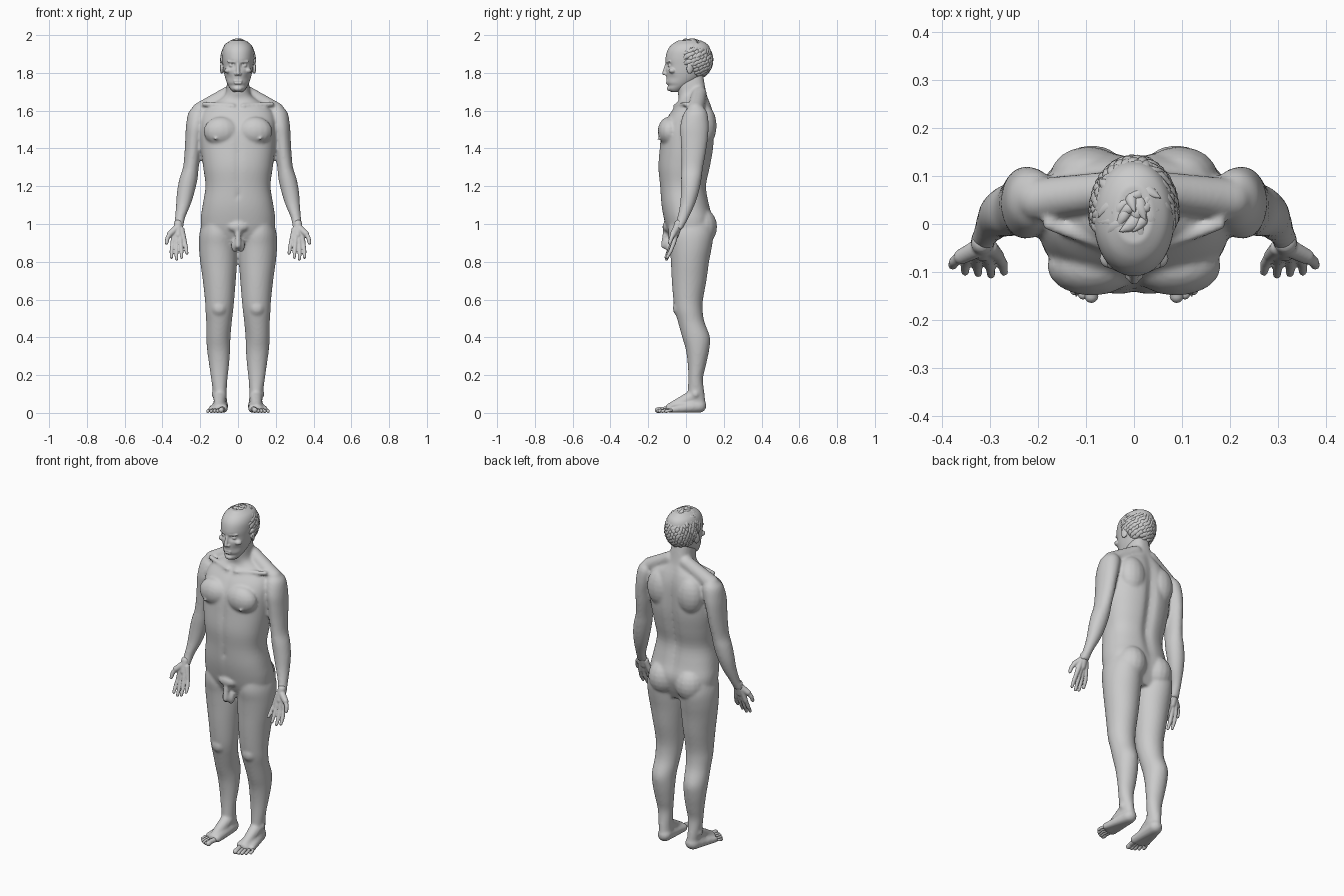
import bpy, bmesh, math, random
from mathutils import Vector, Matrix

random.seed(4)
cube = bpy.data.objects.get("Cube")
if cube:
    bpy.data.objects.remove(cube)

grey = bpy.data.materials.new("stone grey")
grey.use_nodes = True
grey.diffuse_color = (0.6, 0.6, 0.6, 1)
grey.node_tree.nodes["Principled BSDF"].inputs["Base Color"].default_value = (0.6, 0.6, 0.6, 1)
SIDES = (1, -1)


class Part:
    """Collects closed skins that become one smooth object."""

    def __init__(self):
        self.verts, self.faces = [], []

    def skin(self, rings):
        start, n = len(self.verts), len(rings[0])
        for ring in rings:
            self.verts += ring
        for i in range(len(rings) - 1):
            lo = start + i * n
            hi = lo + n
            self.faces += [(lo + k, lo + (k + 1) % n, hi + (k + 1) % n, hi + k) for k in range(n)]
        last = start + (len(rings) - 1) * n
        self.faces += [tuple(range(start, start + n))[::-1], tuple(range(last, last + n))]

    def finish(self, name, voxel=0, passes=0):
        mesh = bpy.data.meshes.new(name)
        mesh.from_pydata(self.verts, [], self.faces)
        bm = bmesh.new()
        bm.from_mesh(mesh)
        bmesh.ops.recalc_face_normals(bm, faces=bm.faces)
        for f in bm.faces:
            f.smooth = True
        bm.to_mesh(mesh)
        bm.free()
        mesh.materials.append(grey)
        ob = bpy.data.objects.new(name, mesh)
        bpy.context.collection.objects.link(ob)
        if voxel:
            fuse = ob.modifiers.new("fuse", "REMESH")
            fuse.mode = "VOXEL"
            fuse.voxel_size = voxel
            fuse.use_smooth_shade = True
            soft = ob.modifiers.new("soften", "SMOOTH")
            soft.factor = 0.5
            soft.iterations = passes


def circle(r, h, n):
    return [Vector((r * math.cos(math.tau * k / n), r * math.sin(math.tau * k / n), h))
            for k in range(n)]


def unit_ball(n, m):
    angles = [math.pi * (.04 + .92 * i / (m - 1)) for i in range(m)]
    return [circle(math.sin(a), -math.cos(a), n) for a in angles]


BALL = unit_ball(16, 11)
LOCK = unit_ball(10, 8)


def ball(part, at, size, turn=None):
    m = Matrix.Translation(at) @ (turn or Matrix()) @ Matrix.Diagonal((*size, 1))
    part.skin([[m @ v for v in ring] for ring in BALL])


def limb(part, p, q, r0, r1):
    """Rounded tapering rod from p to q."""
    p, q = Vector(p), Vector(q)
    turn = (q - p).to_track_quat("Z", "Y").to_matrix()
    half = len(BALL) // 2 + 1
    part.skin([[p + turn @ (v * r0) for v in ring] for ring in BALL[:half]]
              + [[q + turn @ (v * r1) for v in ring] for ring in BALL[half - 1:]])


def spline(a, b, c, d, t):
    return [(2 * q + (r - p) * t + (2 * p - 5 * q + 4 * r - s) * t * t
             + (3 * q - p - 3 * r + s) * t ** 3) / 2 for p, q, r, s in zip(a, b, c, d)]


def loft(part, rows, side=1, power=2.0, shape=None, n=40, steps=4):
    """Skin through rows of (z, x min, x max, y front, y back)."""
    fine = []
    for i in range(len(rows) - 1):
        four = [rows[max(0, min(len(rows) - 1, i + k))] for k in (-1, 0, 1, 2)]
        fine += [spline(*four, k / steps) for k in range(steps)]
    fine.append(rows[-1])
    rings = []
    for z, x0, x1, y0, y1 in fine:
        ring = []
        for c, s, _ in circle(1, 0, n):
            x = (x0 + x1) / 2 + (x1 - x0) / 2 * math.copysign(abs(c) ** (2 / power), c)
            y = (y0 + y1) / 2 + (y1 - y0) / 2 * math.copysign(abs(s) ** (2 / power), s)
            p = Vector((x * side, y, z))
            ring.append(shape(p, s) if shape else p)
        rings.append(ring)
    part.skin(rings)


def bump(v, w):
    return math.exp(-(v / w) ** 2)


# Torso and neck, with grooves along spine, breastbone and navel
def torso_shape(p, s):
    if s > 0:
        p.y -= 0.02 * bump(p.x, 0.03) * bump(p.z - 1.35, 0.3)
    else:
        p.y += 0.007 * bump(p.x, 0.016) * bump(p.z - 1.35, 0.22)
        p.y += 0.012 * bump(p.x, 0.011) * bump(p.z - 1.16, 0.012)
    return p


body = Part()
torso = [(.88, .12, -.06, .1), (.95, .185, -.095, .13), (1.02, .197, -.115, .145),
         (1.1, .187, -.13, .125), (1.2, .172, -.138, .11), (1.3, .184, -.147, .13),
         (1.4, .196, -.14, .147), (1.5, .2, -.128, .151), (1.57, .195, -.095, .148),
         (1.62, .165, -.06, .137), (1.66, .1, -.04, .123), (1.69, .067, -.043, .113),
         (1.75, .058, -.05, .1), (1.8, .05, -.04, .09)]
loft(body, [(z, -x, x, f, b) for z, x, f, b in torso], 1, 2.35, torso_shape, 80)

leg = [(1.02, .04, .185, -.085, .13), (.95, .012, .204, -.095, .145), (.88, .005, .207, -.086, .137),
       (.8, .005, .2, -.08, .122), (.7, .012, .186, -.075, .108), (.6, .02, .175, -.067, .09),
       (.54, .026, .172, -.058, .088), (.48, .033, .168, -.042, .098), (.4, .04, .168, -.02, .127),
       (.33, .042, .163, 0, .122), (.25, .048, .152, .01, .105), (.18, .056, .142, .012, .09),
       (.1, .06, .131, .008, .098), (.04, .056, .124, 0, .105)]
arm = [(1.625, .195, .23, .025, .085), (1.59, .16, .262, -.01, .112), (1.52, .172, .275, -.03, .12),
       (1.45, .188, .279, -.028, .115), (1.38, .196, .283, -.025, .105), (1.3, .208, .291, -.024, .09),
       (1.24, .214, .31, -.026, .082), (1.17, .23, .323, -.027, .068), (1.1, .252, .328, -.032, .045),
       (1.03, .281, .334, -.047, .012), (.97, .291, .344, -.066, -.02)]
for s in SIDES:
    loft(body, leg, s)
    loft(body, arm, s)
    # Chest, collarbone, shoulder slope, shoulder blade, buttock, knee, ankle
    ball(body, (s * .088, -.088, 1.49), (.094, .062, .078))
    ball(body, (s * .122, -.146, 1.45), (.008, .008, .008))
    limb(body, (s * .025, -.058, 1.625), (s * .18, 0, 1.635), .012, .013)
    limb(body, (s * .05, .07, 1.69), (s * .2, .05, 1.6), .04, .045)
    ball(body, (s * .095, .1, 1.52), (.08, .062, .11))
    ball(body, (s * .088, .08, .985), (.086, .085, .1))
    ball(body, (s * .1, -.035, .555), (.042, .035, .045))
    ball(body, (s * .125, .05, .1), (.015, .02, .02))
    # Foot with heel, arch and ball
    limb(body, (s * .09, .07, .038), (s * .078, -.085, .024), .038, .024)
    limb(body, (s * .095, .07, .035), (s * .142, -.07, .018), .035, .018)
    limb(body, (s * .095, .035, .085), (s * .1, -.085, .028), .036, .024)
    limb(body, (s * .1, .03, .04), (s * .112, -.085, .022), .035, .022)
    # Simple groin anatomy
    ball(body, (s * .016, -.088, .885), (.02, .024, .036))
ball(body, (0, -.1, .985), (.055, .025, .03))
limb(body, (0, -.105, .965), (0, -.117, .885), .017, .016)
body.finish("body", .008, 4)

# Toes and hands, fused at a finer scale
for s, tag in zip(SIDES, ("left", "right")):
    toes = Part()
    for i in range(5):
        r = .0145 if i == 0 else .0105 - i * .0005
        x, tip = .078 + i * .0175, -.15 + i * i * .0028
        limb(toes, (s * x, -.075, r + .006), (s * (x + .01), tip + .018, r + .004), r, r * .9)
        limb(toes, (s * (x + .01), tip + .018, r + .004), (s * (x + .011), tip, r), r * .9, r)
    toes.finish(tag + "_toes")

    hand = Part()
    limb(hand, (s * .317, -.04, 1.0), (s * .316, -.058, .94), .023, .02)
    for i, drop in enumerate((.082, .095, .088, .068)):
        knuckle = Vector((s * (.346 - i * .021), -.066 - .003 * (i % 3), .897 + i * .003))
        mid = knuckle + Vector((s * (.006 - i * .005), -.016, -drop * .5))
        tip = knuckle + Vector((s * (.006 - i * .006), -.034, -drop * .9))
        limb(hand, (s * (.33 - i * .01), -.05, .97), knuckle, .017, .0125)
        limb(hand, knuckle, mid, .0115, .0105)
        limb(hand, mid, tip, .0105, .0085)
    thumb = [Vector((s * x, y, z)) for x, y, z in
             ((.328, -.052, .975), (.36, -.068, .948), (.374, -.078, .925), (.378, -.086, .9))]
    for a, b, r in zip(thumb, thumb[1:], (.019, .0135, .0115)):
        limb(hand, a, b, r, r * .85)
    hand.finish(tag + "_hand", .004, 2)


# Head with sunken eye sockets, cheeks and chin crease
def head_shape(p, s):
    if s < 0:
        p.y += .017 * bump(abs(p.x) - .033, .019) * bump(p.z - 1.84, .015)
        p.y += .007 * bump(abs(p.x) - .05, .02) * bump(p.z - 1.775, .02)
        p.y += .006 * bump(p.z - 1.733, .01)
    return p


head = Part()
skull = [(1.7, .026, -.08, -.035), (1.712, .038, -.094, -.01), (1.735, .053, -.1, .03),
         (1.765, .065, -.103, .07), (1.8, .074, -.106, .1), (1.84, .08, -.108, .122),
         (1.88, .084, -.108, .132), (1.92, .082, -.098, .13), (1.95, .068, -.075, .115),
         (1.972, .038, -.04, .08)]
loft(head, [(z, -x, x, f, b) for z, x, f, b in skull], 1, 2.1, head_shape, 80, 6)
limb(head, (0, -.101, 1.85), (0, -.116, 1.797), .008, .0105)
limb(head, (-.018, -.1, 1.757), (.018, -.1, 1.757), .005, .005)
limb(head, (-.014, -.1, 1.746), (.014, -.1, 1.746), .006, .006)
ball(head, (0, -.087, 1.717), (.023, .014, .014))
for s in SIDES:
    ball(head, (s * .011, -.107, 1.794), (.009, .01, .008))
    ball(head, (s * .033, -.083, 1.839), (.0145, .013, .0115))
    limb(head, (s * .016, -.102, 1.858), (s * .052, -.087, 1.86), .006, .005)
    ball(head, (s * .052, -.072, 1.812), (.02, .02, .015))
    # Ear
    tilt = Matrix.Rotation(s * .35, 4, "Z") @ Matrix.Rotation(-.15, 4, "X")
    ball(head, (s * .085, .022, 1.828), (.009, .02, .034), tilt)
head.finish("head", .004, 2)

# Hair: overlapping tapered locks swept away from the crown
hair = Part()
centre = Vector((0, .024, 1.868))
crown = Vector((.1, .55, 1)).normalized()
count = 330
for i in range(count):
    h = 1 - 2 * (i + .5) / count
    a = i * math.pi * (3 - math.sqrt(5))
    w = math.sqrt(1 - h * h)
    d = Vector((w * math.cos(a), w * math.sin(a), h))
    root = centre + Vector((d.x * .086, d.y * .112, d.z * .104))
    front = max(0, min(1, (.05 - root.y) / .07))
    if root.z < 1.79 + .125 * front:
        continue
    away = d - crown
    flow = away + d.cross(crown) * .7 + Vector([random.uniform(-.35, .35) for _ in range(3)])
    if d.y < -.3:
        flow += Vector((.7, 0, .25))
    flow = (flow - d * flow.dot(d)).normalized()
    lift = random.uniform(0, .45) * max(.25, d.z)
    length = random.uniform(.026, .042)
    width = random.uniform(.011, .016)
    along = (flow + d * lift).normalized()
    side = along.cross(d).normalized()
    turn = Matrix((side, along, side.cross(along))).transposed()
    rings = []
    for ring in LOCK:
        t = ring[0].z
        taper = 1 - .6 * max(0, t) ** 2
        sway = .012 * t * t * (i % 3 - 1)
        droop = d * .012 * t * t * (1 - lift)
        rings.append([root - droop + turn @ Vector((v.x * width * taper + sway, t * length,
                                                    v.y * .01 * taper)) for v in ring])
    hair.skin(rings)
hair.finish("hair")
